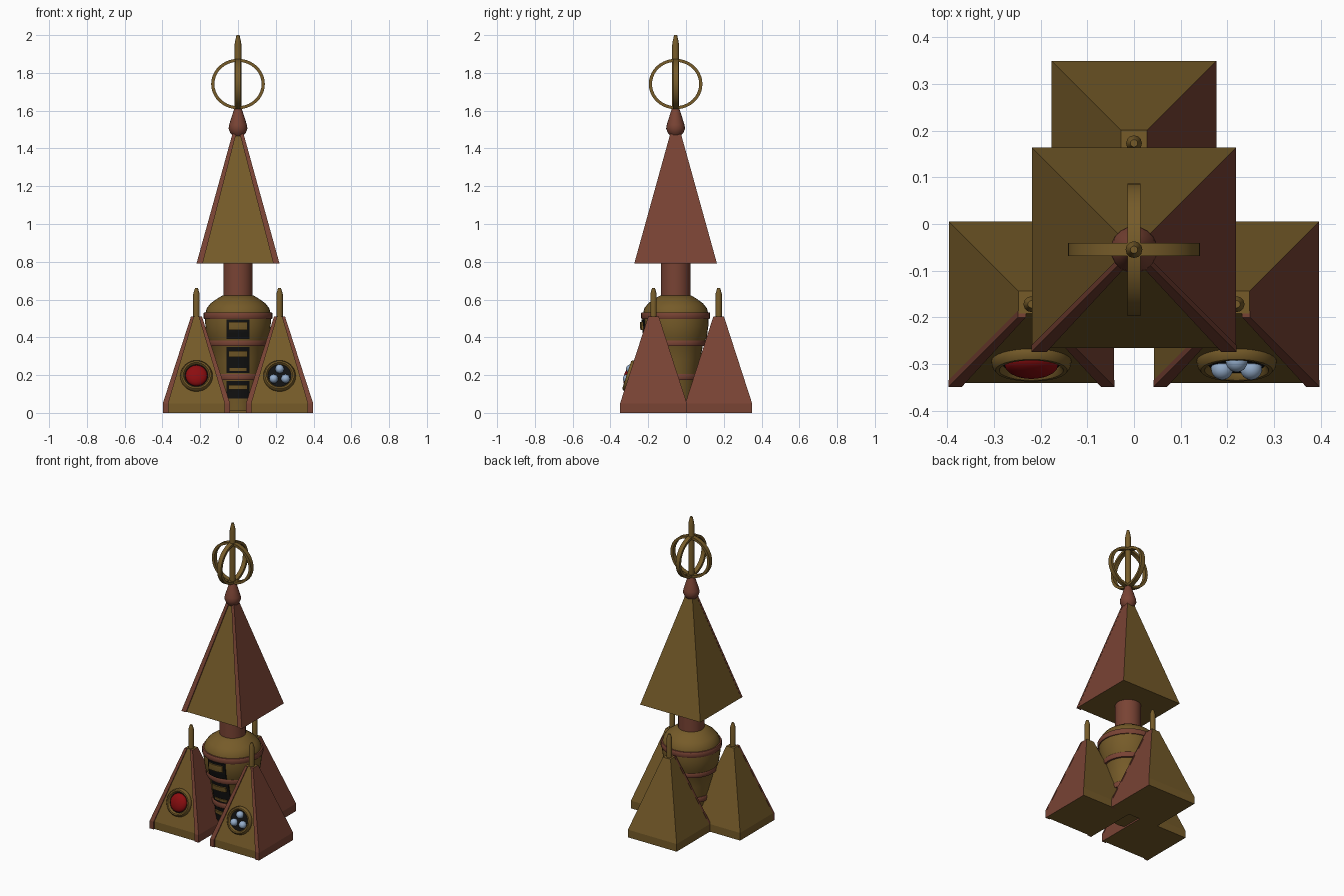
import bpy, bmesh, math
from mathutils import Matrix, Vector

if "Cube" in bpy.data.objects:
    bpy.data.objects.remove(bpy.data.objects["Cube"])


def material(name, rgb):
    m = bpy.data.materials.new(name)
    m.diffuse_color = (*rgb, 1)
    m.use_nodes = True
    m.node_tree.nodes["Principled BSDF"].inputs["Base Color"].default_value = m.diffuse_color
    return m


BRASS = material("brass", (0.18, 0.105, 0.022))
COPPER = material("copper red", (0.19, 0.056, 0.034))
BLACK = material("black", (0.006, 0.006, 0.006))
RED = material("lens red", (0.26, 0.004, 0.005))
BLUE = material("pale blue", (0.30, 0.42, 0.60))
AXIS = -0.055


def finish(name, bm, mats, smooth=False):
    bmesh.ops.recalc_face_normals(bm, faces=bm.faces)
    me = bpy.data.meshes.new(name)
    bm.to_mesh(me)
    bm.free()
    for m in mats:
        me.materials.append(m)
    ob = bpy.data.objects.new(name, me)
    bpy.context.collection.objects.link(ob)
    if smooth:
        bpy.ops.object.select_all(action='DESELECT')
        ob.select_set(True)
        bpy.context.view_layer.objects.active = ob
        bpy.ops.object.shade_smooth_by_angle(angle=math.radians(35))
    return ob


def skin(bm, rings, capped=True):
    """Bridge a list of equal-length closed point rings."""
    vs = [[bm.verts.new(p) for p in r] for r in rings]
    n = len(vs[0])
    for a, b in zip(vs, vs[1:]):
        for i in range(n):
            j = (i + 1) % n
            bm.faces.new((a[i], a[j], b[j], b[i]))
    if capped:
        bm.faces.new(vs[0][::-1])
        bm.faces.new(vs[-1])


def lathe(name, profile, mat, x=0, y=AXIS, n=32):
    bm = bmesh.new()
    skin(bm, [[(x + r * math.cos(2 * math.pi * i / n),
                y + r * math.sin(2 * math.pi * i / n), z) for i in range(n)]
              for r, z in profile])
    return finish(name, bm, [mat], True)


def pyramid(name, cx, cy, levels):
    """Levels are (z, half size, strip width): body plus two raised front strips."""
    bm = bmesh.new()
    skin(bm, [[(cx - h, cy - h + 0.008, z), (cx + h, cy - h + 0.008, z),
               (cx + h, cy + h, z), (cx - h, cy + h, z)] for z, h, w in levels])
    bm.normal_update()
    ob = finish(name, bm, [BRASS, COPPER])
    for p in ob.data.polygons:          # the +x side is copper
        p.material_index = 1 if p.normal.x > 0.7 else 0
    bm = bmesh.new()
    for s in (-1, 1):
        skin(bm, [[(cx + s * (h + 0.001), cy - h, z), (cx + s * (h - w), cy - h, z),
                   (cx + s * (h - w), cy - h + 0.014, z),
                   (cx + s * (h + 0.001), cy - h + 0.014, z)] for z, h, w in levels])
    finish(name + "_edge_strips", bm, [COPPER])


# Three base pyramids with spikes
for label, cx, cy in (("left", -0.22, -0.172), ("right", 0.22, -0.172), ("back", 0, 0.173)):
    pyramid(label + "_base_pyramid", cx, cy,
            [(0, 0.177, 0.028), (0.05, 0.177, 0.028), (0.51, 0.028, 0.016)])
    lathe(label + "_spike", [(0.017, 0.48), (0.017, 0.63), (0.008, 0.66)],
          BRASS, cx, cy, 12)

# Large upper pyramid
pyramid("upper_pyramid", 0, AXIS, [(0.79, 0.219, 0.032), (1.5, 0.022, 0.018)])

# Turned centre body
BODY = [(0.095, 0.01), (0.105, 0.12), (0.115, 0.19), (0.13, 0.28), (0.145, 0.36),
        (0.165, 0.40), (0.173, 0.46), (0.175, 0.51)]
lathe("centre_body", BODY + [(0.172, 0.53), (0.165, 0.555), (0.145, 0.58),
                             (0.11, 0.605), (0.085, 0.62), (0.07, 0.622)], BRASS)
for i, (r, z) in enumerate(((0.124, 0.19), (0.158, 0.37), (0.183, 0.515))):
    lathe("body_band_%d" % i, [(r - 0.03, z - 0.017), (r - 0.003, z - 0.017), (r, z - 0.012),
                               (r, z + 0.012), (r - 0.003, z + 0.017),
                               (r - 0.03, z + 0.017)], COPPER)
lathe("neck", [(0.078, 0.60), (0.078, 0.80)], COPPER)


def body_radius(z):
    for (r0, z0), (r1, z1) in zip(BODY, BODY[1:]):
        if z0 <= z <= z1:
            return r0 + (r1 - r0) * (z - z0) / (z1 - z0)
    return BODY[-1][0]


def curved_plate(name, half, z0, z1, lift, mat):
    """Plate that follows the front of the round body."""
    bm = bmesh.new()
    rings = []
    for k in range(4):
        z = z0 + (z1 - z0) * k / 3
        r = body_radius(z)
        xs = [half * (i / 4 - 1) for i in range(9)]
        front = [(x, AXIS - math.sqrt(r * r - x * x) - lift, z) for x in xs]
        back = [(x, AXIS - math.sqrt(r * r - x * x) + 0.012, z) for x in xs]
        rings.append(front + back[::-1])
    skin(bm, rings)
    finish(name, bm, [mat])


# Dark windows with brass blocks
for i, (z0, z1, b0, b1) in enumerate(((0.39, 0.495, 0.44, 0.482), (0.21, 0.35, 0.295, 0.328),
                                      (0.075, 0.17, 0.125, 0.148))):
    curved_plate("window_%d" % i, 0.062, z0, z1, 0.006, BLACK)
    curved_plate("window_block_%d" % i, 0.05, b0, b1, 0.016, BRASS)
curved_plate("window_sill", 0.045, 0.222, 0.238, 0.012, BRASS)


# Portholes lie on the sloping front faces
TILT = math.atan2(0.149, 0.46)


def porthole_frame(cx):
    up = Vector((0, math.sin(TILT), math.cos(TILT)))
    out = Vector((0, -math.cos(TILT), math.sin(TILT)))
    m = Matrix((Vector((1, 0, 0)), up, out)).transposed().to_4x4()
    return Matrix.Translation((cx, -0.294, 0.195)) @ m


def turned(name, profile, mat, frame, closed=False, n=32):
    bm = bmesh.new()
    prof = profile + profile[:1] if closed else profile
    skin(bm, [[frame @ Vector((r * math.cos(2 * math.pi * i / n),
                               r * math.sin(2 * math.pi * i / n), h)) for i in range(n)]
              for r, h in prof], not closed)
    bmesh.ops.remove_doubles(bm, verts=bm.verts, dist=1e-6)
    return finish(name, bm, [mat], True)


def circle(R, a, b, n=10):
    return [(R + a * math.cos(2 * math.pi * i / n), b * math.sin(2 * math.pi * i / n))
            for i in range(n)]


def dome(r, h, base, n=6):
    return [(r, base - 0.01)] + [(r * math.cos(t) + 0.0005, base + h * math.sin(t))
                                 for t in (math.pi / 2 * i / n for i in range(n + 1))]


for label, cx in (("left", -0.22), ("right", 0.22)):
    f = porthole_frame(cx)
    turned(label + "_porthole_rim", circle(0.073, 0.013, 0.022), BRASS, f, True)
    turned(label + "_porthole_well", [(0.07, -0.01), (0.07, 0.007)], BLACK, f)
turned("red_lens", dome(0.057, 0.026, 0.008), RED, porthole_frame(-0.22))
for i in range(3):
    a = math.pi / 2 + i * 2 * math.pi / 3
    off = Matrix.Translation((0.036 * math.cos(a), 0.036 * math.sin(a), 0))
    turned("blue_light_%d" % i, dome(0.023, 0.023, 0.012), BLUE,
           porthole_frame(0.22) @ off, n=16)

# Finial, mast and crossed rings
lathe("finial", [(0.025, 1.465), (0.04, 1.48), (0.05, 1.505), (0.047, 1.525), (0.036, 1.56),
                 (0.025, 1.595), (0.018, 1.615)], COPPER, n=20)
lathe("mast", [(0.018, 1.60), (0.018, 1.95), (0.015, 1.97), (0.008, 2.0)], BRASS, n=12)
for label, spin in (("front", 0), ("side", math.pi / 2)):
    f = (Matrix.Translation((0, AXIS, 1.741)) @ Matrix.Rotation(spin, 4, 'Z')
         @ Matrix.Diagonal((1, 1, 0.94, 1)) @ Matrix.Rotation(math.pi / 2, 4, 'X'))
    turned(label + "_ring", [(0.125, -0.014), (0.142, -0.014), (0.142, 0.014),
                             (0.125, 0.014)], BRASS, f, True, 40)
